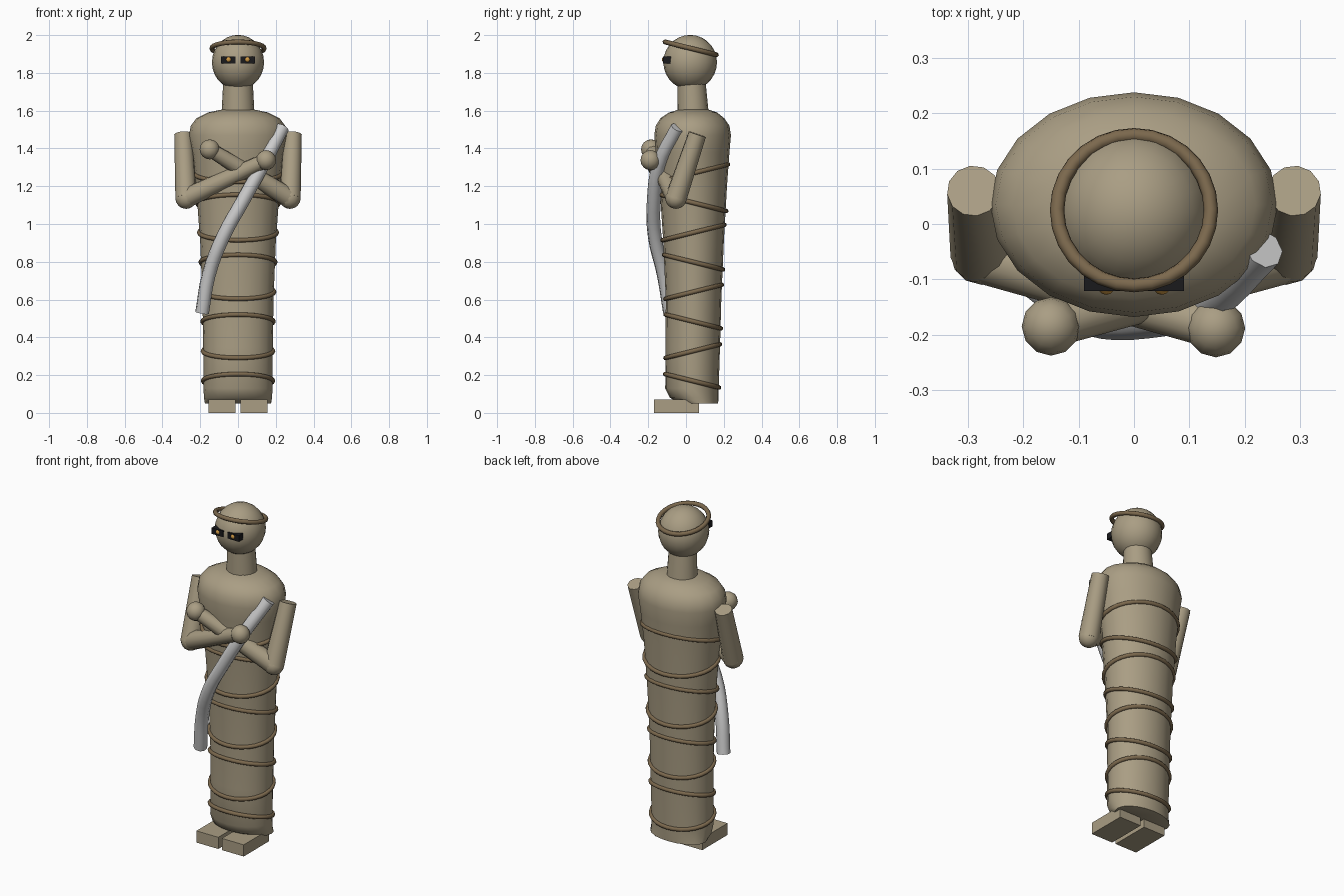
import bpy, bmesh, math
from mathutils import Vector, Matrix

if "Cube" in bpy.data.objects:
    bpy.data.objects.remove(bpy.data.objects["Cube"])


def material(name, rgb):
    m = bpy.data.materials.new(name)
    m.diffuse_color = (*rgb, 1)
    m.use_nodes = True
    m.node_tree.nodes["Principled BSDF"].inputs["Base Color"].default_value = m.diffuse_color
    return m


LINEN = material("linen", (0.40, 0.34, 0.23))
CORD = material("cord", (0.20, 0.14, 0.075))
BLACK = material("black", (0.01, 0.01, 0.012))
AMBER = material("amber", (0.65, 0.33, 0.06))


def finish(name, bm, mat=None, smooth=40):
    bmesh.ops.recalc_face_normals(bm, faces=bm.faces)
    me = bpy.data.meshes.new(name)
    bm.to_mesh(me)
    bm.free()
    ob = bpy.data.objects.new(name, me)
    bpy.context.collection.objects.link(ob)
    if mat:
        me.materials.append(mat)
    if smooth:
        bpy.ops.object.select_all(action='DESELECT')
        ob.select_set(True)
        bpy.context.view_layer.objects.active = ob
        bpy.ops.object.shade_smooth_by_angle(angle=math.radians(smooth))
    return ob


def skin(bm, rings, closed=False):
    loops = [[bm.verts.new(p) for p in r] for r in rings]
    pairs = list(zip(loops, loops[1:]))
    if closed:
        pairs.append((loops[-1], loops[0]))
    for a, b in pairs:
        for i in range(len(a)):
            j = (i + 1) % len(a)
            bm.faces.new((a[i], a[j], b[j], b[i]))
    if not closed:
        bm.faces.new(loops[0])
        bm.faces.new(loops[-1])


def lathe(name, profile, sides, mat):
    # profile rows: z, half width, front y, back y
    rings = []
    for z, rx, y0, y1 in profile:
        rings.append([(rx * math.sin(a), (y0 + y1) / 2 + (y1 - y0) / 2 * math.cos(a), z)
                      for a in (i * math.tau / sides for i in range(sides))])
    bm = bmesh.new()
    skin(bm, rings)
    return finish(name, bm, mat)


def limb(name, a, b, r1, r2, mat):
    a, b = Vector(a), Vector(b)
    bm = bmesh.new()
    rot = (b - a).to_track_quat('Z', 'Y').to_matrix().to_4x4()
    bmesh.ops.create_cone(bm, cap_ends=True, segments=12, radius1=r1, radius2=r2,
                          depth=(b - a).length, matrix=Matrix.Translation((a + b) / 2) @ rot)
    return finish(name, bm, mat)


def ball(name, c, r, mat, u=12, v=8):
    bm = bmesh.new()
    bmesh.ops.create_uvsphere(bm, u_segments=u, v_segments=v, radius=1,
                              matrix=Matrix.Translation(c) @ Matrix.Diagonal((*r, 1)))
    return finish(name, bm, mat)


def box(name, lo, hi, mat):
    lo, hi = Vector(lo), Vector(hi)
    bm = bmesh.new()
    bmesh.ops.create_cube(bm, size=1, matrix=Matrix.Translation((lo + hi) / 2)
                          @ Matrix.Diagonal((*(hi - lo), 1)))
    return finish(name, bm, mat, smooth=0)


def hoop(name, c, rx, ry, minor, tilt, mat):
    rings = []
    rot = Matrix.Rotation(tilt, 3, 'X')
    for i in range(28):
        a = i * math.tau / 28
        d = Vector((math.cos(a), math.sin(a), 0))
        p = Vector((rx * d.x, ry * d.y, 0))
        rings.append([Vector(c) + rot @ (p + minor * (d * math.cos(t) + Vector((0, 0, math.sin(t)))))
                      for t in (k * math.tau / 8 for k in range(8))])
    bm = bmesh.new()
    skin(bm, rings, closed=True)
    return finish(name, bm, mat, smooth=60)


# Wrapped body, neck and head
BODY = [(0.05, 0.175, -0.03, 0.17), (0.08, 0.18, -0.085, 0.172), (0.13, 0.183, -0.11, 0.173),
        (0.35, 0.184, -0.108, 0.18), (0.6, 0.188, -0.107, 0.187), (0.9, 0.2, -0.12, 0.2),
        (1.2, 0.222, -0.14, 0.217), (1.38, 0.245, -0.16, 0.23), (1.47, 0.26, -0.168, 0.238),
        (1.52, 0.25, -0.16, 0.23), (1.56, 0.22, -0.135, 0.203), (1.59, 0.16, -0.09, 0.165),
        (1.605, 0.09, -0.04, 0.12)]
lathe("wrapped_body", BODY, 20, LINEN)
lathe("neck", [(1.57, 0.088, -0.045, 0.122), (1.74, 0.079, -0.045, 0.105)], 16, LINEN)
ball("head", (0, 0.022, 1.856), (0.138, 0.142, 0.145), LINEN, 20, 14)
hoop("head_band", (0, 0.025, 1.93), 0.139, 0.14, 0.013, math.radians(-14), CORD)

# Wrapping cords, tilted alternately up the body
for i in range(8):
    z = 0.17 + i * 0.157
    lo, hi = next((p, q) for p, q in zip(BODY, BODY[1:]) if p[0] <= z <= q[0])
    f = (z - lo[0]) / (hi[0] - lo[0])
    rx, y0, y1 = (p + (q - p) * f for p, q in zip(lo[1:], hi[1:]))
    hoop(f"wrap_cord_{i + 1}", (0, (y0 + y1) / 2, z), rx + 0.002,
         (y1 - y0) / 2 / math.cos(0.24) + 0.001, 0.012, math.radians(14 if i % 2 else -14), CORD)

# Paired parts: eyes, feet and crossed arms
for s, side, hand in ((-1, "right", (0.148, -0.188, 1.338)), (1, "left", (-0.15, -0.185, 1.395))):
    x0, x1 = sorted((s * 0.014, s * 0.09))
    box(side + "_eye_socket", (x0, -0.121, 1.851), (x1, -0.08, 1.888), BLACK)
    ball(side + "_eye", (s * 0.05, -0.112, 1.871), (0.016,) * 3, AMBER)
    x0, x1 = sorted((s * 0.012, s * 0.157))
    box(side + "_foot", (x0, -0.17, 0), (x1, 0.07, 0.07), LINEN)
    elbow = (s * 0.275, -0.053, 1.137)
    limb(side + "_upper_arm", (s * 0.29, 0.06, 1.475), elbow, 0.048, 0.057, LINEN)
    ball(side + "_elbow", elbow, (0.057,) * 3, LINEN)
    limb(side + "_forearm", elbow, hand, 0.054, 0.038, LINEN)
    ball(side + "_hand", hand, (0.053,) * 3, LINEN)

# Loose grey strip draped across the chest
path = [(0.235, -0.045, 1.51), (0.135, -0.14, 1.32), (0.03, -0.17, 1.13), (-0.08, -0.165, 0.93),
        (-0.155, -0.118, 0.73), (-0.19, -0.085, 0.53)]
curve = bpy.data.curves.new("hanging_strip", 'CURVE')
curve.dimensions = '3D'
curve.bevel_depth = 0.037
curve.bevel_resolution = 2
curve.resolution_u = 4
curve.use_fill_caps = True
spline = curve.splines.new('BEZIER')
spline.bezier_points.add(len(path) - 1)
for bp, co in zip(spline.bezier_points, path):
    bp.co = co
    bp.handle_left_type = bp.handle_right_type = 'AUTO'
strip = bpy.data.objects.new("hanging_strip", curve)
bpy.context.collection.objects.link(strip)
